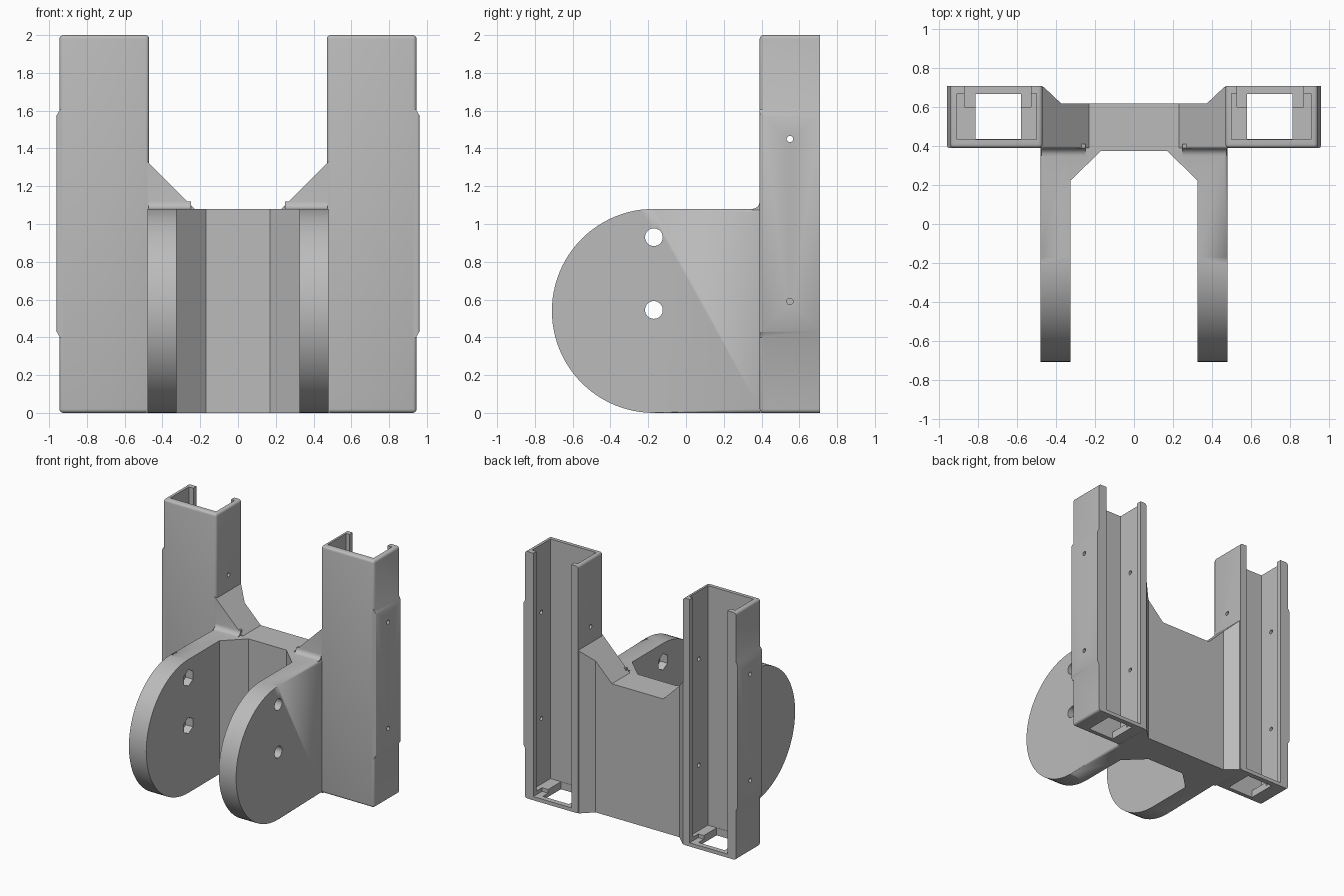
import bpy, bmesh, math
from mathutils import Vector

if "Cube" in bpy.data.objects:
    bpy.data.objects.remove(bpy.data.objects["Cube"])

grey = bpy.data.materials.new("plain grey")
grey.diffuse_color = (0.50, 0.50, 0.50, 1)
grey.use_nodes = True
grey.node_tree.nodes["Principled BSDF"].inputs["Base Color"].default_value = grey.diffuse_color


def prism(name, pts, axis, lo, hi, s=1, bevel=None, width=0.02):
    """Extrude a 2D profile along an axis; s=-1 mirrors in x; bevel picks edges."""
    def place(p, t):
        if axis == 'x':
            return Vector((t, p[0], p[1]))
        if axis == 'y':
            return Vector((p[0], t, p[1]))
        return Vector((p[0], p[1], t))
    bm = bmesh.new()
    a = [bm.verts.new(place(p, lo)) for p in pts]
    b = [bm.verts.new(place(p, hi)) for p in pts]
    n = len(pts)
    bm.faces.new(a)
    bm.faces.new(b[::-1])
    for i in range(n):
        j = (i + 1) % n
        bm.faces.new((a[i], b[i], b[j], a[j]))
    if bevel:
        edges = [e for e in bm.edges if bevel(e.verts[0].co, e.verts[1].co)]
        bmesh.ops.bevel(bm, geom=edges, offset=width, segments=4,
                        profile=0.5, affect='EDGES')
    for v in bm.verts:
        v.co.x *= s
    bmesh.ops.recalc_face_normals(bm, faces=bm.faces[:])
    me = bpy.data.meshes.new(name)
    bm.to_mesh(me)
    bm.free()
    me.materials.append(grey)
    ob = bpy.data.objects.new(name, me)
    bpy.context.collection.objects.link(ob)
    return ob


def box(name, x0, x1, y0, y1, z0, z1, s=1, bevel=None, width=0.02):
    return prism(name, [(x0, y0), (x1, y0), (x1, y1), (x0, y1)],
                 'z', z0, z1, s, bevel, width)


def circle(cy, cz, r, n, turn=0.0):
    return [(cy + r * math.cos(turn + 2 * math.pi * i / n),
             cz + r * math.sin(turn + 2 * math.pi * i / n)) for i in range(n)]


def combine(target, tool, op):
    m = target.modifiers.new("join", 'BOOLEAN')
    m.operation = op
    m.solver = 'EXACT'
    m.object = tool
    bpy.context.view_layer.objects.active = target
    bpy.ops.object.modifier_apply(modifier=m.name)
    bpy.data.objects.remove(tool)


# Web between the channels: plan outline cut by the front outline
body = prism("bracket_body", [(-0.485, 0.39), (0.485, 0.39), (0.485, 0.705), (0.465, 0.705),
                              (0.375, 0.62), (-0.375, 0.62), (-0.465, 0.705), (-0.485, 0.705)],
             'z', 0, 1.5)
front = prism("front_outline", [(-0.485, -0.1), (0.485, -0.1), (0.485, 1.335), (0.23, 1.08),
                                (-0.23, 1.08), (-0.485, 1.335)], 'y', 0.2, 0.9)
combine(body, front, 'INTERSECT')

# Thickened inner corners of the fork
combine(body, prism("fork_corner", [(-0.33, 0.22), (-0.17, 0.375), (0.17, 0.375), (0.33, 0.22),
                                    (0.36, 0.22), (0.36, 0.41), (-0.36, 0.41), (-0.36, 0.22)],
                    'z', 0, 1.08), 'UNION')

# Rounded arm outline seen from the side
R = 0.54
arm_pts = [(0.41, 0), (0.41, 1.08)]
arm_pts += [(-0.17 + R * math.cos(math.pi / 2 + math.pi * i / 48),
             0.54 + R * math.sin(math.pi / 2 + math.pi * i / 48)) for i in range(49)]

# Small concave fillet above the arm, against the channel
fillet_pts = [(0.41, 1.06), (0.41, 1.12)]
fillet_pts += [(0.35 + 0.04 * math.cos(-math.pi / 2 * i / 6),
                1.12 + 0.04 * math.sin(-math.pi / 2 * i / 6)) for i in range(7)]
fillet_pts += [(0.35, 1.06)]

for s in (1, -1):
    # Channel body
    combine(body, box("channel", 0.47, 0.945, 0.39, 0.71, 0, 2, s,
                      lambda a, b: not (a.y > 0.7 and b.y > 0.7)), 'UNION')
    # Raised pad on the outer side
    combine(body, prism("side_pad", [(0.93, 0.40), (0.943, 0.40), (0.96, 0.43), (0.96, 1.575),
                                     (0.943, 1.605), (0.93, 1.605)], 'y', 0.39, 0.71, s,
                        lambda a, b: a.x > 0.95 and b.x > 0.95 and a.y < 0.4 and b.y < 0.4,
                        0.012), 'UNION')
    # Fork arm
    combine(body, prism("arm", arm_pts, 'x', 0.325, 0.48, s,
                        lambda a, b: a.x > 0.47 and b.x > 0.47
                        and not (a.y > 0.4 and b.y > 0.4)), 'UNION')
    combine(body, prism("arm_fillet", fillet_pts, 'x', 0.25, 0.474, s), 'UNION')

for s in (1, -1):
    # Channel hollow, rear slot and floor opening
    combine(body, box("hollow", 0.50, 0.91, 0.435, 0.67, 0.06, 2.2, s), 'DIFFERENCE')
    combine(body, box("rear_slot", 0.53, 0.87, 0.60, 0.9, 0.03, 2.2, s), 'DIFFERENCE')
    combine(body, box("floor_hole", 0.58, 0.815, 0.437, 0.668, -0.1, 0.2, s), 'DIFFERENCE')
    # Screw holes through the channel walls
    for z in (0.59, 1.45):
        combine(body, prism("screw_hole", circle(0.55, z, 0.017, 16), 'x', 0.44, 1.1, s),
                'DIFFERENCE')
    # Bolt holes with hexagonal pockets inside the arms
    for z in (0.545, 0.93):
        combine(body, prism("bolt_hole", circle(-0.17, z, 0.047, 32), 'x', 0.2, 0.6, s),
                'DIFFERENCE')
        combine(body, prism("nut_pocket", circle(-0.17, z, 0.066, 6, math.pi / 6), 'x',
                            0.2, 0.39, s), 'DIFFERENCE')

# Smooth the rounded edges only
bpy.ops.object.select_all(action='DESELECT')
body.select_set(True)
bpy.context.view_layer.objects.active = body
bpy.ops.object.shade_smooth_by_angle(angle=math.radians(30))
